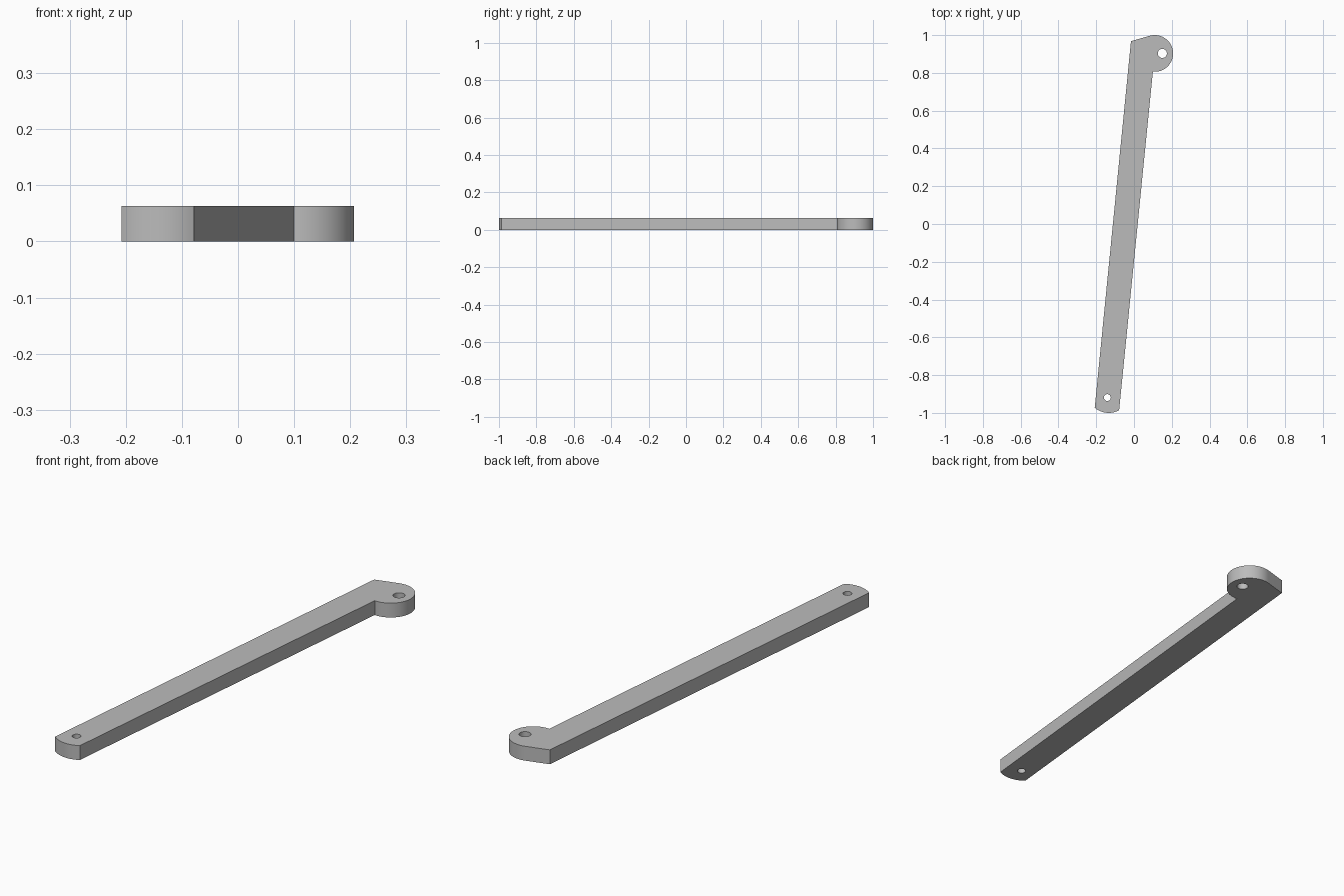
import bpy, bmesh
from math import sin, cos, radians, atan2, degrees
from mathutils import Vector

if "Cube" in bpy.data.objects:
    bpy.data.objects.remove(bpy.data.objects["Cube"], do_unlink=True)

HEIGHT = 0.063


def arc(centre, radius, start, end, steps):
    """Points on an arc from start to end, in degrees."""
    angles = [radians(start + (end - start) * i / steps) for i in range(steps + 1)]
    return [(centre[0] + radius * cos(a), centre[1] + radius * sin(a)) for a in angles]


def angle_of(centre, point):
    return degrees(atan2(point[1] - centre[1], point[0] - centre[0]))


def plate(name, loops, height, material):
    """Flat plate from an outline followed by hole loops."""
    bm = bmesh.new()
    for loop in loops:
        verts = [bm.verts.new((x, y, 0)) for x, y in loop]
        for a, b in zip(verts, verts[1:] + verts[:1]):
            bm.edges.new((a, b))
    bmesh.ops.triangle_fill(bm, edges=bm.edges[:], use_beauty=True, normal=Vector((0, 0, 1)))
    top = bmesh.ops.extrude_face_region(bm, geom=bm.faces[:])["geom"]
    bmesh.ops.translate(bm, vec=(0, 0, height),
                        verts=[v for v in top if isinstance(v, bmesh.types.BMVert)])
    bmesh.ops.recalc_face_normals(bm, faces=bm.faces[:])
    mesh = bpy.data.meshes.new(name)
    bm.to_mesh(mesh)
    bm.free()
    mesh.materials.append(material)
    obj = bpy.data.objects.new(name, mesh)
    bpy.context.collection.objects.link(obj)
    bpy.ops.object.select_all(action="DESELECT")
    obj.select_set(True)
    bpy.context.view_layer.objects.active = obj
    bpy.ops.object.shade_smooth_by_angle(angle=radians(30))
    return obj


grey = bpy.data.materials.new("grey")
grey.use_nodes = True
grey.diffuse_color = (0.5, 0.5, 0.5, 1)
grey.node_tree.nodes["Principled BSDF"].inputs["Base Color"].default_value = (0.5, 0.5, 0.5, 1)

# Rounded head, tangent to the sloping end of the bar
head_arc = arc((0.11, 0.903), 0.097, 105.8, -96, 48)

# Shallow rounded foot between the two long sides
foot_left, foot_right = (-0.208, -0.973), (-0.079, -0.985)
foot_centre = (-0.134, -0.886)
foot_arc = arc(foot_centre, 0.114, angle_of(foot_centre, foot_right),
               angle_of(foot_centre, foot_left), 16)

outline = [(-0.016, 0.968)] + head_arc + foot_arc

# Pivot holes
head_hole = arc((0.15, 0.903), 0.024, 0, 348.75, 31)
foot_hole = arc((-0.141, -0.919), 0.018, 0, 348.75, 31)

plate("lever_arm", [outline, head_hole, foot_hole], HEIGHT, grey)
